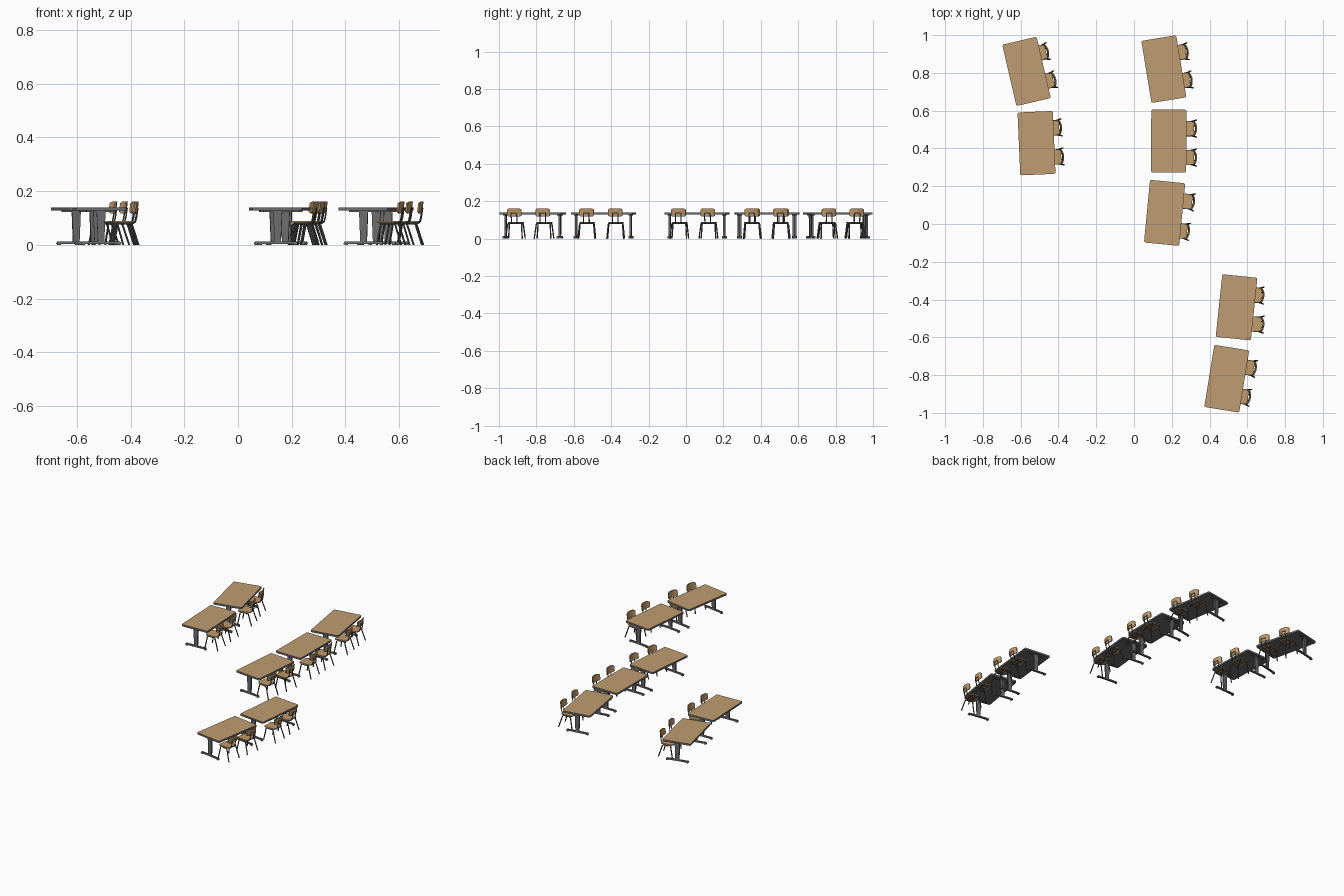
import bpy, bmesh, math
from mathutils import Vector, Matrix

if "Cube" in bpy.data.objects:
    bpy.data.objects.remove(bpy.data.objects["Cube"])


def material(name, rgb):
    m = bpy.data.materials.new(name)
    m.diffuse_color = (*rgb, 1)
    m.use_nodes = True
    m.node_tree.nodes["Principled BSDF"].inputs["Base Color"].default_value = m.diffuse_color
    return m


TABLE_WOOD = material("table wood", (0.53, 0.335, 0.165))
CHAIR_WOOD = material("chair wood", (0.53, 0.325, 0.145))
GREY = material("grey metal", (0.15, 0.15, 0.155))
DARK = material("dark metal", (0.10, 0.10, 0.105))


def mesh_from(bm, name, mats):
    bmesh.ops.recalc_face_normals(bm, faces=bm.faces)
    me = bpy.data.meshes.new(name)
    bm.to_mesh(me)
    bm.free()
    for m in mats:
        me.materials.append(m)
    return me


def rounded_rect(hx, hy, r, n=4, taper=1.0):
    # corner arcs, rear (+x) side optionally narrower
    pts = []
    for k, (sx, sy) in enumerate([(1, 1), (-1, 1), (-1, -1), (1, -1)]):
        for i in range(n + 1):
            a = math.pi / 2 * (k + i / n)
            x = sx * (hx - r) + r * math.cos(a)
            y = sy * (hy - r) + r * math.sin(a)
            pts.append((x, y * (taper if sx > 0 else 1)))
    return pts


def prism(bm, pts, z0, z1):
    lo = [bm.verts.new((x, y, z0)) for x, y in pts]
    hi = [bm.verts.new((x, y, z1)) for x, y in pts]
    bm.faces.new(lo[::-1])
    top = bm.faces.new(hi)
    n = len(pts)
    for i in range(n):
        bm.faces.new((lo[i], lo[(i + 1) % n], hi[(i + 1) % n], hi[i]))
    return top


def box(bm, c, s, top=1.0, top_y=1.0):
    # box whose upper face is scaled along x and y
    vs = bmesh.ops.create_cube(bm, size=1)["verts"]
    for v in vs:
        k, ky = (top, top_y) if v.co.z > 0 else (1, 1)
        v.co = Vector((c[0] + v.co.x * s[0] * k, c[1] + v.co.y * s[1] * ky, c[2] + v.co.z * s[2]))


def tube(bm, path, r=0.003, n=8):
    # round tube through a short list of points
    path = [Vector(p) for p in path]
    rings = []
    for i, p in enumerate(path):
        d = (path[min(i + 1, len(path) - 1)] - path[max(i - 1, 0)]).normalized()
        q = d.to_track_quat('Z', 'Y')
        rings.append([bm.verts.new(p + q @ Vector((r * math.cos(2 * math.pi * k / n),
                                                   r * math.sin(2 * math.pi * k / n), 0))) for k in range(n)])
    for a, b in zip(rings, rings[1:]):
        for k in range(n):
            bm.faces.new((a[k], a[(k + 1) % n], b[(k + 1) % n], b[k]))
    bm.faces.new(rings[0][::-1])
    bm.faces.new(rings[-1])


# table top: grey body with a wooden upper face
bm = bmesh.new()
prism(bm, rounded_rect(0.0935, 0.1665, 0.009), 0.128, 0.140).material_index = 1
table_top = mesh_from(bm, "table_top", [GREY, TABLE_WOOD])

# table base: a T-shaped leg at each end
bm = bmesh.new()
for s in (-1, 1):
    y = s * 0.147
    box(bm, (0, y, 0.070), (0.024, 0.010, 0.116), 1.4)         # tapered column
    box(bm, (0, y, 0.009), (0.150, 0.013, 0.009), 0.95, 0.85)  # floor runner
    box(bm, (0, y, 0.1255), (0.11, 0.013, 0.005))              # top bracket
    for e in (-1, 1):
        box(bm, (e * 0.066, y, 0.0025), (0.012, 0.012, 0.005))  # foot pads
table_base = mesh_from(bm, "table_base", [GREY])

# chair seat
bm = bmesh.new()
prism(bm, rounded_rect(0.041, 0.041, 0.014, 4, 0.92), 0.083, 0.089)
bmesh.ops.translate(bm, verts=bm.verts, vec=(-0.005, 0, 0))
chair_seat = mesh_from(bm, "chair_seat", [CHAIR_WOOD])

# chair back: rounded panel bent round the sitter and leaning rearward
bm = bmesh.new()
cols = []
N = 12
for i in range(N + 1):
    t = -1 + 2 * i / N
    y = 0.039 * t
    h = 0.022 - 0.006 * max(0, (abs(t) - 0.66) / 0.34) ** 2
    col = []
    for dx, dz in ((0, -h), (0, h), (0.006, h), (0.006, -h)):
        col.append(bm.verts.new((0.043 - 0.011 * t * t + dx + dz * 0.12, y, 0.139 + dz)))
    cols.append(col)
for a, b in zip(cols, cols[1:]):
    for k in range(4):
        bm.faces.new((a[k], a[(k + 1) % 4], b[(k + 1) % 4], b[k]))
bm.faces.new(cols[0][::-1])
bm.faces.new(cols[-1])
chair_back = mesh_from(bm, "chair_back", [CHAIR_WOOD])

# chair frame: splayed legs, under-seat bars and back uprights
bm = bmesh.new()
for s in (-1, 1):
    tube(bm, [(-0.044, s * 0.045, 0), (-0.030, s * 0.038, 0.076), (-0.024, s * 0.037, 0.080),
              (0.016, s * 0.037, 0.080), (0.024, s * 0.038, 0.076), (0.048, s * 0.045, 0)], 0.0036)
    tube(bm, [(-0.02, s * 0.015, 0.080), (0.030, s * 0.015, 0.080), (0.038, s * 0.015, 0.086),
              (0.042, s * 0.015, 0.100), (0.0475, s * 0.015, 0.137)], 0.0028)
for x in (-0.02, 0.018):
    tube(bm, [(x, -0.037, 0.080), (x, 0.037, 0.080)])
tube(bm, [(0.0475, -0.015, 0.137), (0.0475, 0.015, 0.137)], 0.0028)
chair_frame = mesh_from(bm, "chair_frame", [DARK])


def place(me, name, x, y, deg, smooth=False):
    ob = bpy.data.objects.new(name, me)
    bpy.context.collection.objects.link(ob)
    ob.matrix_world = Matrix.Translation((x, y, 0)) @ Matrix.Rotation(math.radians(deg), 4, 'Z')
    if smooth:
        bpy.ops.object.select_all(action='DESELECT')
        ob.select_set(True)
        bpy.context.view_layer.objects.active = ob
        bpy.ops.object.shade_smooth_by_angle(angle=math.radians(40))


# table x, y, turn; chair turn; outer edge x and middle y of both chairs
desks = [
    (-0.569, 0.808, 13.0, 14, (-0.441, 0.913), (-0.402, 0.764)),
    (-0.516, 0.428, 2.5, 4, (-0.378, 0.511), (-0.367, 0.357)),
    (0.158, 0.820, 9.3, 8, (0.295, 0.913), (0.316, 0.764)),
    (0.184, 0.439, -0.4, 0, (0.333, 0.505), (0.333, 0.352)),
    (0.162, 0.059, -5.5, -7, (0.328, 0.116), (0.301, -0.040)),
    (0.543, -0.441, -6.0, -3, (0.692, -0.378), (0.692, -0.532)),
    (0.491, -0.819, -9.2, -10, (0.657, -0.765), (0.626, -0.918)),
]
for i, (x, y, turn, chair_turn, *chairs) in enumerate(desks, 1):
    place(table_top, f"table_top_{i}", x, y, turn)
    place(table_base, f"table_base_{i}", x, y, turn)
    a = math.radians(chair_turn)
    for j, (ex, cy) in enumerate(chairs, 1):
        cx = ex - 0.051 * math.cos(a) - 0.045 * abs(math.sin(a))
        cy -= 0.035 * math.sin(a)
        for me in (chair_seat, chair_back, chair_frame):
            place(me, f"{me.name}_{i}_{j}", cx, cy, chair_turn, i == 1 and j == 1)
